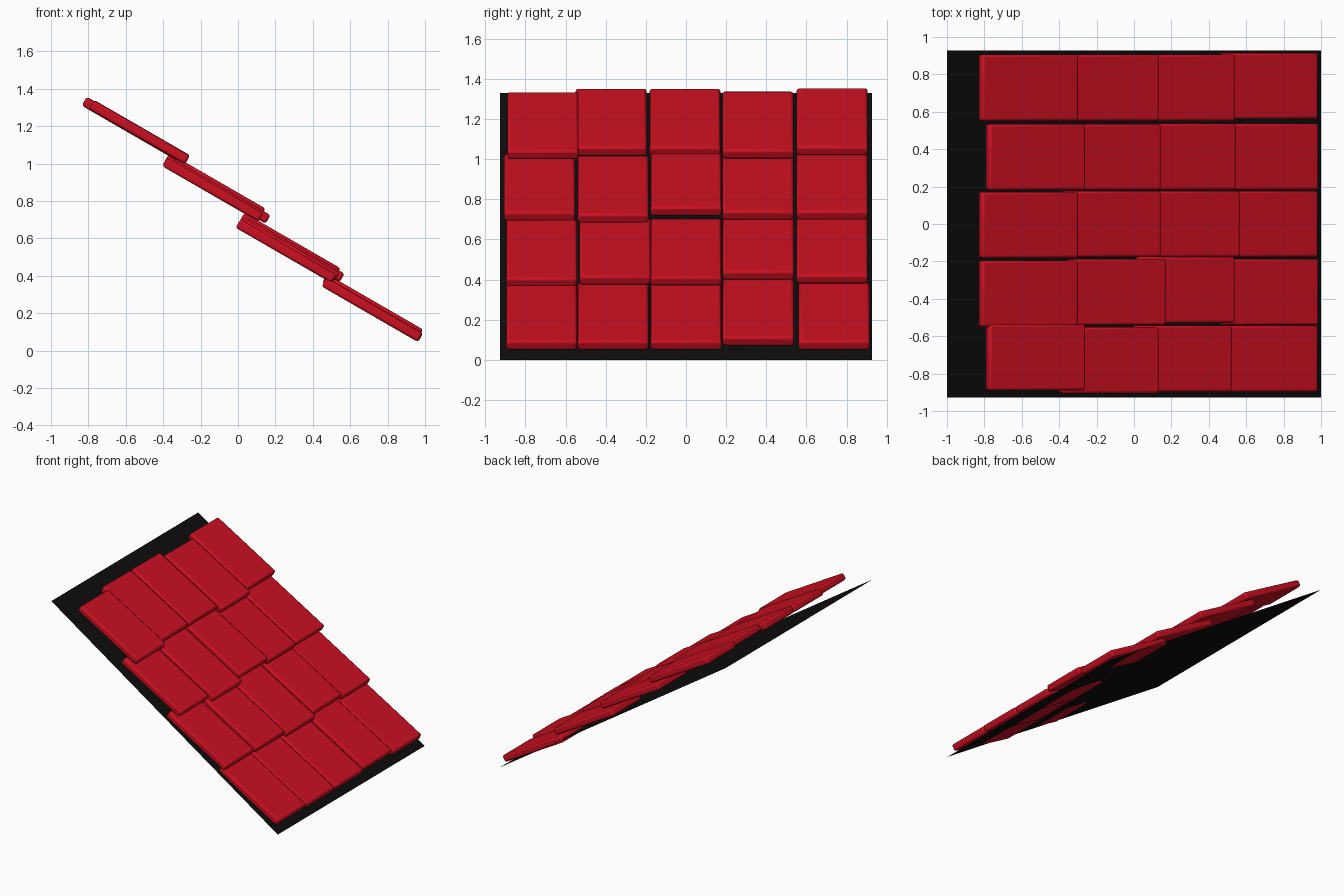
import bpy
import math

cube = bpy.data.objects.get("Cube")
if cube:
    bpy.data.objects.remove(cube, do_unlink=True)


def make_material(name, colour):
    mat = bpy.data.materials.new(name)
    mat.use_nodes = True
    mat.diffuse_color = colour
    mat.node_tree.nodes["Principled BSDF"].inputs["Base Color"].default_value = colour
    return mat


tile_red = make_material("tile red", (0.6, 0.005, 0.015, 1))
backing_black = make_material("backing black", (0.004, 0.004, 0.004, 1))

LENGTH, WIDTH, THICKNESS = 0.593, 0.354, 0.053
PITCH = math.radians(30)


def make_mesh_object(name, verts, faces, mat):
    mesh = bpy.data.meshes.new(name)
    mesh.from_pydata(verts, [], faces)
    mesh.materials.append(mat)
    obj = bpy.data.objects.new(name, mesh)
    bpy.context.scene.collection.objects.link(obj)
    return obj


def make_tile(name, location):
    bpy.ops.mesh.primitive_cube_add(size=1, location=location)
    tile = bpy.context.object
    tile.name = name
    # Size the mesh itself so that the bevel stays even
    for vert in tile.data.vertices:
        vert.co.x *= LENGTH
        vert.co.y *= WIDTH
        vert.co.z *= THICKNESS
    tile.rotation_euler.y = PITCH
    tile.data.materials.append(tile_red)
    bevel = tile.modifiers.new("rounded edges", "BEVEL")
    bevel.width = 0.013
    bevel.segments = 2
    bpy.ops.object.shade_smooth_by_angle(angle=math.radians(30))
    return tile


# Thin sloping sheet under the tiles
make_mesh_object(
    "roof_backing",
    [(-1, -0.927, 1.33), (1, -0.927, 0), (1, 0.927, 0), (-1, 0.927, 1.33)],
    [(0, 1, 2, 3)],
    backing_black,
)

# Overlapping courses of loosely laid tiles, ridge to eave, each a centre point
courses = {
    "ridge": [(-0.527, -0.712, 1.167), (-0.565, -0.373, 1.184), (-0.565, -0.005, 1.184),
              (-0.527, 0.358, 1.17), (-0.565, 0.728, 1.186)],
    "upper": [(-0.134, -0.729, 0.86), (-0.096, -0.364, 0.85), (-0.123, 0, 0.885),
              (-0.123, 0.358, 0.865), (-0.134, 0.728, 0.865)],
    "lower": [(0.257, -0.72, 0.532), (0.273, -0.353, 0.541), (0.3, 0, 0.537),
              (0.278, 0.36, 0.566), (0.273, 0.728, 0.547)],
    "eave": [(0.717, -0.72, 0.218), (0.72, -0.364, 0.218), (0.717, 0, 0.218),
             (0.72, 0.36, 0.238), (0.717, 0.738, 0.218)],
}
for course, centres in courses.items():
    for column, centre in enumerate(centres, start=1):
        make_tile(f"{course}_tile_{column}", centre)
